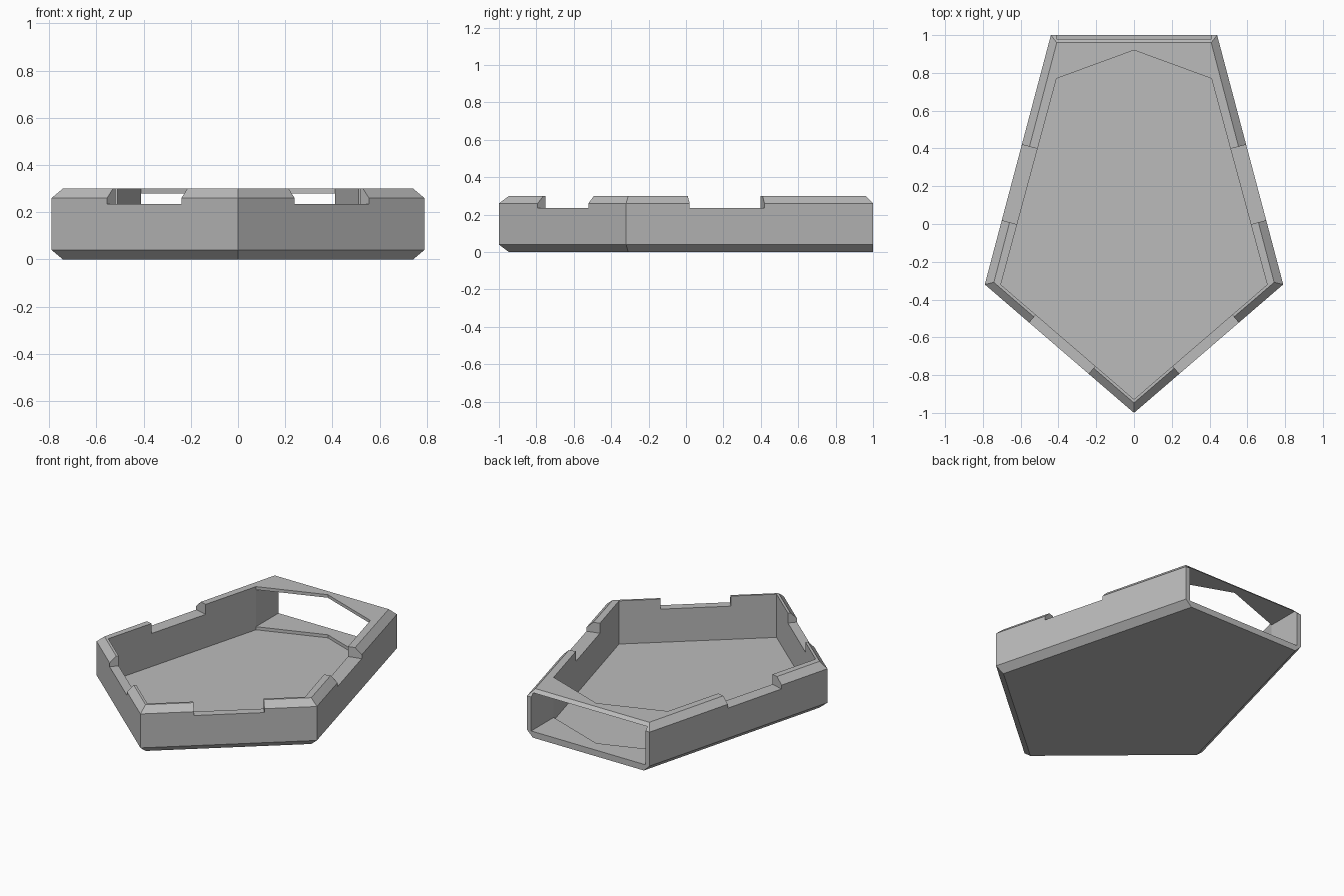
import bpy
import bmesh
from mathutils import Vector

cube = bpy.data.objects.get("Cube")
if cube:
    bpy.data.objects.remove(cube, do_unlink=True)

grey = bpy.data.materials.new("plain grey")
grey.use_nodes = True
colour = (0.5, 0.5, 0.5, 1)
grey.diffuse_color = colour
grey.node_tree.nodes["Principled BSDF"].inputs["Base Color"].default_value = colour


def mirrored(half):
    """Close an outline given from the front tip round the left side."""
    return half + [(-x, y) for x, y in reversed(half) if x > 0]


def loft(name, rings):
    """Solid through matching outlines, each given as (outline, height)."""
    bm = bmesh.new()
    loops = [[bm.verts.new((x, y, z)) for x, y in pts] for pts, z in rings]
    n = len(loops[0])
    for low, high in zip(loops, loops[1:]):
        for i in range(n):
            j = (i + 1) % n
            bm.faces.new((low[i], low[j], high[j], high[i]))
    bm.faces.new(loops[0][::-1])
    bm.faces.new(loops[-1])
    bmesh.ops.recalc_face_normals(bm, faces=bm.faces)
    mesh = bpy.data.meshes.new(name)
    bm.to_mesh(mesh)
    bm.free()
    obj = bpy.data.objects.new(name, mesh)
    bpy.context.collection.objects.link(obj)
    mesh.materials.append(grey)
    return obj


def prism(name, pts, low, high):
    return loft(name, [(pts, low), (pts, high)])


# Five-sided body with chamfered edges; the back stays square at the bottom
outer = mirrored([(0, -1), (0.79, -0.32), (0.44, 1)])
bottom = mirrored([(0, -0.947), (0.742, -0.309), (0.398, 1)])
top = mirrored([(0, -0.947), (0.742, -0.309), (0.409, 0.96)])
tray = loft("tray", [(bottom, 0), (outer, 0.04), (outer, 0.26), (top, 0.3)])

# Open pocket with a pointed back edge, and the slot through the back
pocket = mirrored([(0, -0.928), (0.705, -0.321), (0.41, 0.77), (0, 0.92)])
slot = [(-0.41, 0.7), (0.41, 0.7), (0.41, 1.2), (-0.41, 1.2)]
cutters = [prism("pocket_cutter", pocket, 0.02, 0.5),
           prism("slot_cutter", slot, 0.04, 0.28)]

# Notches square to the front and side walls, on both sides
for name, a, b in (("front", (0.24, -0.793), (0.555, -0.522)),
                   ("side", (0.70, 0.02), (0.594, 0.42))):
    a, b = Vector(a), Vector(b)
    along = (b - a).normalized()
    out = Vector((along.y, -along.x)) * 0.12
    corners = [a - out, a + out, b + out, b - out]
    for sign in (1, -1):
        pts = [(sign * p.x, p.y) for p in corners]
        cutters.append(prism(name + "_notch_cutter", pts, 0.235, 0.5))

# Cut everything out of the body
bpy.context.view_layer.objects.active = tray
for cutter in cutters:
    mod = tray.modifiers.new("cut", "BOOLEAN")
    mod.operation = "DIFFERENCE"
    mod.solver = "EXACT"
    mod.object = cutter
    bpy.ops.object.modifier_apply(modifier=mod.name)
    bpy.data.objects.remove(cutter, do_unlink=True)
